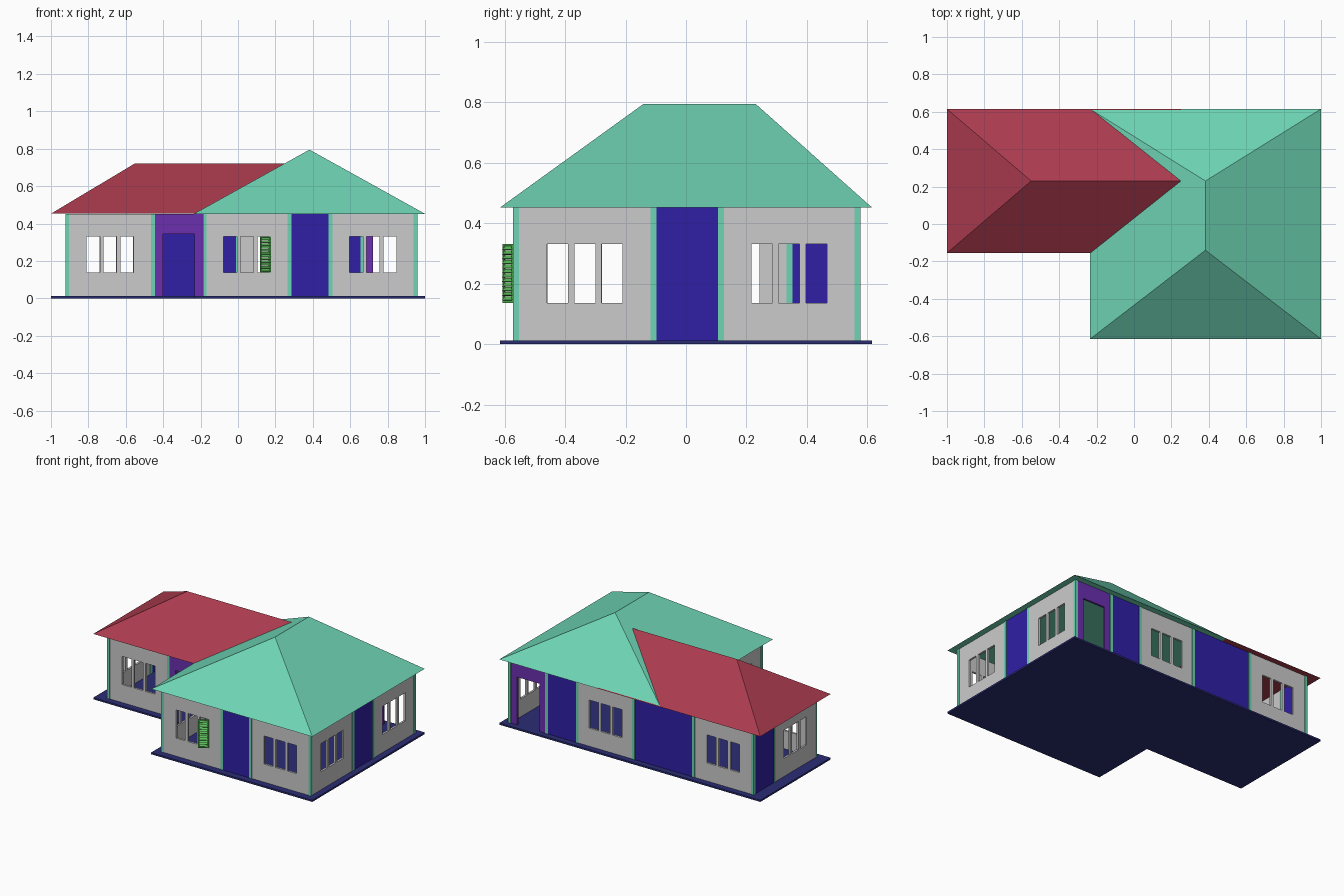
import bpy, bmesh, math
from mathutils import Matrix, Vector

if "Cube" in bpy.data.objects:
    bpy.data.objects.remove(bpy.data.objects["Cube"])

FLOOR, EAVE, THICK = 0.012, 0.452, 0.014


def material(name, rgb):
    m = bpy.data.materials.new(name)
    m.diffuse_color = (*[c ** 2.2 for c in rgb], 1)
    m.use_nodes = True
    m.node_tree.nodes["Principled BSDF"].inputs["Base Color"].default_value = m.diffuse_color
    return m


TEAL = material("teal", (0.43, 0.83, 0.70))
RED = material("red", (0.66, 0.24, 0.31))
BLUE = material("blue", (0.20, 0.14, 0.64))
PURPLE = material("purple", (0.42, 0.20, 0.68))
GREEN = material("green", (0.36, 0.72, 0.36))
NAVY = material("navy", (0.18, 0.19, 0.45))


def finish(name, bm, mat=None):
    bmesh.ops.recalc_face_normals(bm, faces=bm.faces)
    me = bpy.data.meshes.new(name)
    bm.to_mesh(me)
    bm.free()
    ob = bpy.data.objects.new(name, me)
    bpy.context.collection.objects.link(ob)
    if mat:
        me.materials.append(mat)
    return ob


def add_box(bm, lo, hi, tilt=0):
    lo, hi = Vector(lo), Vector(hi)
    m = (Matrix.Translation((lo + hi) / 2) @ Matrix.Rotation(tilt, 4, 'X')
         @ Matrix.Diagonal((*(hi - lo), 1)))
    bmesh.ops.create_cube(bm, size=1, matrix=m)


def post(x, y, w=0.02):
    bm = bmesh.new()
    add_box(bm, (x - w / 2, y - w / 2, FLOOR), (x + w / 2, y + w / 2, EAVE))
    finish("post", bm, TEAL)


def panel(name, axis, fixed, a, b, kind):
    """Flat wall panel on a grid of cells, leaving out the openings."""
    c = (a + b) / 2
    us, zs, holes = [a, b], [FLOOR, EAVE], []
    if kind == "window":
        us = [a] + [c + d for d in (-.125, -.055, -.035, .035, .055, .125)] + [b]
        zs = [FLOOR, 0.137, 0.332, EAVE]
        holes = [(1, 1), (3, 1), (5, 1)]
    elif kind == "door":
        us, zs, holes = [a, c - .085, c + .085, b], [FLOOR, 0.343, EAVE], [(1, 0)]
    bm = bmesh.new()

    def pt(u, z):
        f = fixed - THICK / 2
        return bm.verts.new((u, f, z) if axis == "x" else (f, u, z))
    grid = [[pt(u, z) for z in zs] for u in us]
    for i in range(len(us) - 1):
        for j in range(len(zs) - 1):
            if (i, j) not in holes:
                bm.faces.new((grid[i][j], grid[i + 1][j], grid[i + 1][j + 1], grid[i][j + 1]))
    ext = bmesh.ops.extrude_face_region(bm, geom=bm.faces[:], use_keep_orig=True)
    move = (0, THICK, 0) if axis == "x" else (THICK, 0, 0)
    bmesh.ops.translate(bm, vec=move,
                        verts=[v for v in ext["geom"] if isinstance(v, bmesh.types.BMVert)])
    finish(name, bm, {"window": None, "door": PURPLE, "blank": BLUE}[kind])


# Walls: run axis, fixed coordinate, start, then (end, panel kind)
X0, X1, XI = -0.913, 0.949, -0.178
Y0, Y1, YI = -0.562, 0.567, -0.105
runs = {
    "front_wall": ("x", Y0, XI, [(.275, "window"), (.495, "blank"), (X1, "window")]),
    "right_wall": ("y", X1, Y0, [(-.107, "window"), (.115, "blank"), (Y1, "window")]),
    "back_wall": ("x", Y1, X0, [(-.46, "window"), (0, "blank"), (.43, "window"),
                                (.665, "blank"), (X1, "door")]),
    "left_wall": ("y", X0, YI, [(.342, "window"), (Y1, "blank")]),
    "porch_wall": ("x", YI, X0, [(-.455, "window"), (XI, "door")]),
    "wing_side_wall": ("y", XI, Y0, [(YI, "window")]),
}
for name, (axis, fixed, a, parts) in runs.items():
    for k, (b, kind) in enumerate(parts):
        panel(f"{name}_{kind}", axis, fixed, a, b, kind)
        if k:  # post between neighbouring panels
            post(*((a, fixed) if axis == "x" else (fixed, a)))
        a = b
for x, y in ((X0, YI), (X0, Y1), (X1, Y1), (X1, Y0), (XI, Y0), (XI, YI)):
    post(x, y)

# L-shaped floor slab
bm = bmesh.new()
outline = [(-1, -.155), (-.235, -.155), (-.235, -.615), (1, -.615), (1, .615), (-1, .615)]
slab = bm.faces.new([bm.verts.new((x, y, 0)) for x, y in outline])
ext = bmesh.ops.extrude_face_region(bm, geom=[slab], use_keep_orig=True)
bmesh.ops.translate(bm, vec=(0, 0, FLOOR),
                    verts=[v for v in ext["geom"] if isinstance(v, bmesh.types.BMVert)])
finish("floor_slab", bm, NAVY)


def hip_roof(name, x0, x1, y0, y1, z, ridge, mat):
    """Closed roof: rectangular eave and a two-point ridge."""
    bm = bmesh.new()
    pts = [(x0, y0, z), (x1, y0, z), (x1, y1, z), (x0, y1, z)] + ridge
    bmesh.ops.convex_hull(bm, input=[bm.verts.new(p) for p in pts])
    bmesh.ops.dissolve_limit(bm, angle_limit=0.01, verts=bm.verts[:], edges=bm.edges[:])
    finish(name, bm, mat)


hip_roof("main_roof", -.235, 1, -.615, .615, .452,
         [(.382, -.14, .795), (.382, .23, .795)], TEAL)
hip_roof("side_roof", -1, .25, -.155, .615, .453,
         [(-.55, .23, .722), (.25, .23, .722)], RED)

# Open louvred shutter, hinged on the right of the front left window
bm = bmesh.new()
W, Z0, Z1, T = 0.066, 0.137, 0.332, 0.006
for u in (-W, -0.007):
    add_box(bm, (u, -T / 2, Z0), (u + 0.007, T / 2, Z1))
for z in (Z0, Z1 - 0.007):
    add_box(bm, (-W + 0.007, -T / 2, z), (-0.007, T / 2, z + 0.007))
N = 12
for i in range(N):
    z = Z0 + 0.007 + (i + 0.5) * (Z1 - Z0 - 0.014) / N
    add_box(bm, (-W + 0.004, -0.008, z - 0.0015), (-0.004, 0.008, z + 0.0015), math.radians(45))
shutter = finish("shutter", bm, GREEN)
shutter.location = (0.175, Y0 - 0.008, 0)
shutter.rotation_euler.z = math.radians(32)
